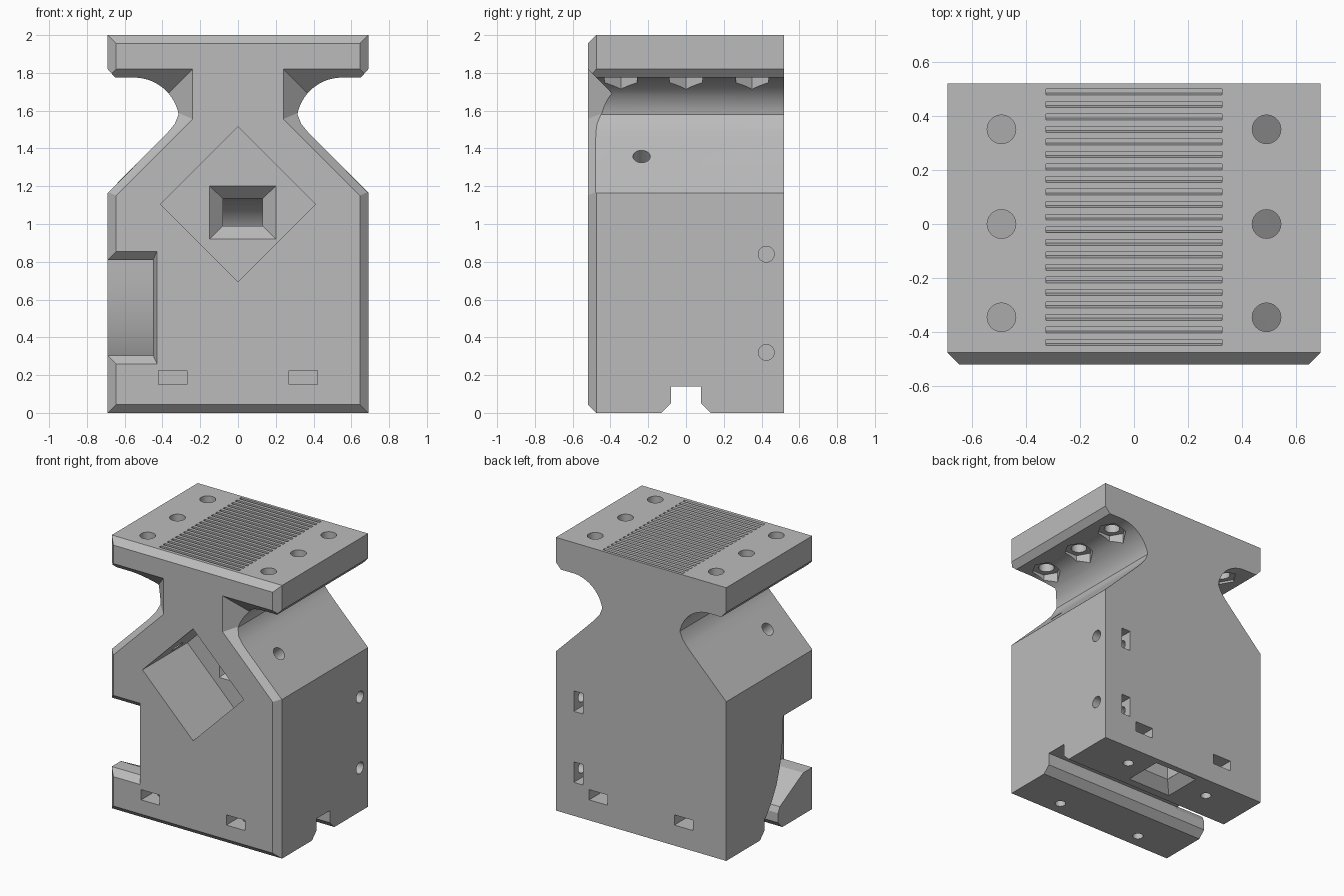
import bpy, bmesh
from math import sin, cos, pi, radians, sqrt
from mathutils import Vector

cube = bpy.data.objects.get("Cube")
if cube:
    bpy.data.objects.remove(cube, do_unlink=True)

grey = bpy.data.materials.new("plain grey")
grey.use_nodes = True
tone = (0.5, 0.5, 0.5, 1)
grey.diffuse_color = tone
grey.node_tree.nodes["Principled BSDF"].inputs["Base Color"].default_value = tone


def loft(name, *solids):
    """Build one object from closed solids, each a list of matching rings."""
    bm = bmesh.new()
    for rings in solids:
        loops = [[bm.verts.new(p) for p in ring] for ring in rings]
        count = len(loops[0])
        for lower, upper in zip(loops, loops[1:]):
            for i in range(count):
                j = (i + 1) % count
                bm.faces.new((lower[i], lower[j], upper[j], upper[i]))
        bm.faces.new(loops[0][::-1])
        bm.faces.new(loops[-1])
    bmesh.ops.recalc_face_normals(bm, faces=bm.faces)
    mesh = bpy.data.meshes.new(name)
    bm.to_mesh(mesh)
    bm.free()
    mesh.materials.append(grey)
    obj = bpy.data.objects.new(name, mesh)
    bpy.context.scene.collection.objects.link(obj)
    return obj


def front_ring(profile, y):
    return [(x, y, z) for x, z in profile]


def side_ring(profile, x):
    return [(x, y, z) for y, z in profile]


def mirrored(half):
    return half + [(-x, z) for x, z in reversed(half)]


def rect(x0, x1, z0, z1):
    return [(x0, z0), (x1, z0), (x1, z1), (x0, z1)]


def box(x0, x1, y0, y1, z0, z1):
    return [front_ring(rect(x0, x1, z0, z1), y) for y in (y0, y1)]


def tube(start, end, radius, sides=24, turn=0.0):
    start, end = Vector(start), Vector(end)
    axis = (end - start).normalized()
    u = axis.cross((0, 1, 0) if abs(axis.y) < 0.9 else (1, 0, 0)).normalized()
    v = axis.cross(u)
    angles = [turn + 2 * pi * i / sides for i in range(sides)]
    return [[c + radius * (cos(a) * u + sin(a) * v) for a in angles]
            for c in (start, end)]


def boolean(target, tool, operation="DIFFERENCE"):
    mod = target.modifiers.new("cut", "BOOLEAN")
    mod.operation = operation
    mod.solver = "EXACT"
    mod.object = tool
    bpy.context.view_layer.objects.active = target
    bpy.ops.object.modifier_apply(modifier=mod.name)
    bpy.data.objects.remove(tool, do_unlink=True)


def cut(name, *solids):
    for rings in solids:
        boolean(body, loft(name, rings))


# Main outline: block, sloping shoulders, scooped neck and wide head
scoop = [(0.55 + 0.24 * cos(a), 1.535 + 0.24 * sin(a))
         for a in (radians(169 - 79 * i / 18) for i in range(19))]
outline = mirrored([(0.69, 0), (0.69, 1.165), (0.41, 1.445), (0.37, 1.487), (0.335, 1.53)]
                   + scoop + [(0.65, 1.775), (0.69, 1.82), (0.69, 2)])
body = loft("body", [front_ring(outline, -0.6), front_ring(outline, 0.52)])


# Front bevel: a square-necked outline that widens as it goes back
def bevel_outline(d):
    slope = 1.796 + sqrt(2) * d
    side, neck = 0.645 + d, 0.24 + d
    return mirrored([(side, 0.045 - d), (side, slope - side), (neck, slope - neck),
                     (neck, 1.82 - d), (side, 1.82 - d), (side, 1.955 + d)])


bevel = loft("bevel", [front_ring(bevel_outline(0), -0.52),
                       front_ring(bevel_outline(0.18), -0.34),
                       front_ring(bevel_outline(0.18), 0.6)])
boolean(body, bevel, "INTERSECT")

# Rail slot across the underside
rail = [(-0.18, -0.05), (-0.08, 0.05), (-0.08, 0.14),
        (0.08, 0.14), (0.08, 0.05), (0.18, -0.05)]
cut("rail_slot", [side_ring(rail, -1), side_ring(rail, 1)])

# Side notch curving back into the rail slot, with a flared mouth
notch = [(-0.6, 0.81), (-0.14, 0.81), (-0.137, 0.7), (-0.125, 0.58), (-0.1, 0.45),
         (-0.06, 0.33), (-0.005, 0.23), (0.07, 0.13), (0.07, 0.1), (-0.07, 0.1),
         (-0.1, 0.16), (-0.37, 0.305), (-0.6, 0.305)]
cut("side_notch", [side_ring(notch, -1), side_ring(notch, -0.45)],
    [front_ring(rect(-1, -0.42, 0.24, 0.875), -0.54),
     front_ring(rect(-1, -0.45, 0.306, 0.809), -0.474)])

# Diamond pocket with a flared window in its floor
half = 0.41
middle = 1.105
diamond = [(half, middle), (0, middle + half), (-half, middle), (0, middle - half)]
cut("diamond_pocket", [front_ring(diamond, -0.6), front_ring(diamond, 0)])
cut("window", [front_ring(rect(-0.16, 0.21, 0.91, 1.21), -0.01),
               front_ring(rect(-0.08, 0.13, 0.99, 1.135), 0.07)])

# Curved duct from the window down to a flared opening underneath
bend = [radians(90 * i / 10) for i in range(11)]
duct = ([(0.05, 1.135)]
        + [(0.12 + 0.285 * sin(a), 0.85 + 0.285 * cos(a)) for a in bend]
        + [(0.405, 0.03), (0.26, 0.03)]
        + [(0.12 + 0.14 * sin(a), 0.85 + 0.14 * cos(a)) for a in reversed(bend)]
        + [(0.05, 0.99)])
cut("duct", [side_ring(duct, -0.079), side_ring(duct, 0.129)],
    [[(x, y, z) for x, y in rect(-0.08 - f, 0.13 + f, 0.26 - f, 0.405 + f)]
     for z, f in ((-0.01, 0.08), (0.07, 0))])

# Cross holes through both shoulders into the pocket
for s in (-1, 1):
    cut("shoulder_hole", tube((s * 0.6, -0.235, 1.46), (s * 0.25, -0.235, 1.11), 0.046))

# Head bolt holes with hexagonal nut seats below
for s in (-1, 1):
    for y in (-0.345, 0, 0.35):
        x = s * 0.49
        cut("head_bolt", tube((x, y, 1.65), (x, y, 2.1), 0.053),
            tube((x, y, 1.65), (x, y, 1.79), 0.1, 6))

# Base bolt holes with nut slots at the front and back
for x in (-0.345, 0.345):
    for y in (-0.37, 0.35):
        cut("base_bolt", tube((x, y, -0.1), (x, y, 0.3), 0.036))
    for y0, y1 in ((-0.6, -0.29), (0.275, 0.6)):
        cut("base_nut_slot", box(x - 0.075, x + 0.075, y0, y1, 0.15, 0.225))

# Side bolt holes with nut slots in the back
for z in (0.32, 0.84):
    cut("side_bolt", tube((0.42, 0.425, z), (0.8, 0.425, z), 0.042))
    cut("side_nut_slot", box(0.47, 0.545, 0.35, 0.6, z - 0.075, z + 0.075))

# Row of fine grip grooves on top
grooves = []
for i in range(21):
    y = -0.449 + 0.0463 * i
    groove = [(y, 2.01), (y, 2), (y + 0.008, 1.975), (y + 0.022, 1.975), (y + 0.022, 2.01)]
    grooves.append([side_ring(groove, -0.325), side_ring(groove, 0.325)])
boolean(body, loft("grip_grooves", *grooves))

# Shading
bpy.ops.object.select_all(action="DESELECT")
body.select_set(True)
bpy.context.view_layer.objects.active = body
bpy.ops.object.shade_smooth_by_angle(angle=radians(25))
